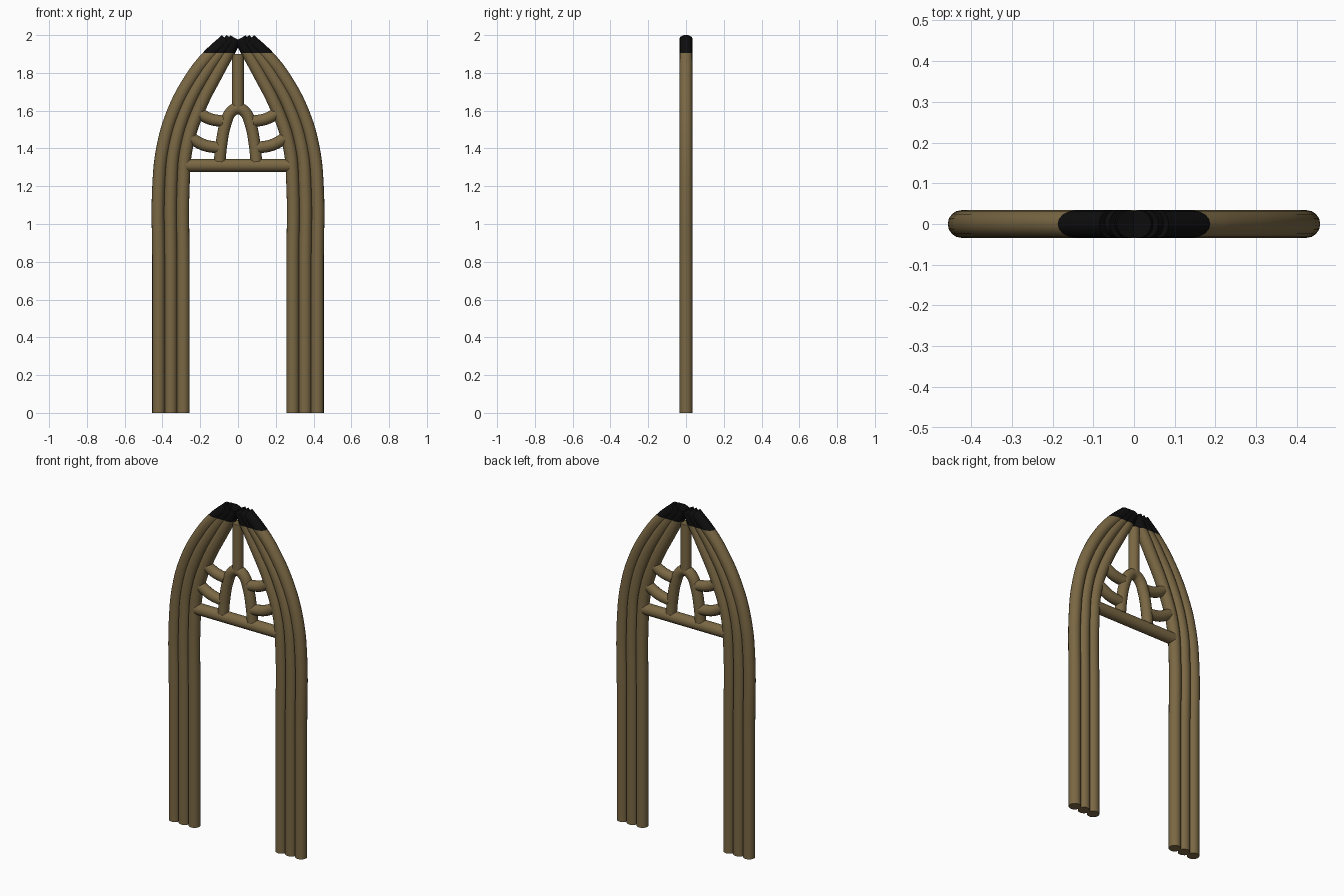
import bpy, bmesh

if "Cube" in bpy.data.objects:
    bpy.data.objects.remove(bpy.data.objects["Cube"])


def material(name, rgb):
    m = bpy.data.materials.new(name)
    m.diffuse_color = (*rgb, 1)
    m.use_nodes = True
    m.node_tree.nodes["Principled BSDF"].inputs["Base Color"].default_value = m.diffuse_color
    return m


WOOD = material("brown wood", (0.195, 0.138, 0.058))
BLACK = material("black binding", (0.004, 0.004, 0.004))


def pole(name, pts, radius, split=None):
    """Round pole swept along (x, z) points; black above the split height."""
    cu = bpy.data.curves.new(name, 'CURVE')
    cu.dimensions = '3D'
    cu.bevel_depth = radius
    cu.bevel_resolution = 6
    cu.resolution_u = 6
    cu.use_fill_caps = True
    sp = cu.splines.new('BEZIER')
    sp.bezier_points.add(len(pts) - 1)
    for bp, (x, z) in zip(sp.bezier_points, pts):
        bp.co = (x, 0, z)
        bp.handle_left_type = bp.handle_right_type = 'AUTO'
    ob = bpy.data.objects.new(name, cu)
    bpy.context.collection.objects.link(ob)
    bpy.ops.object.select_all(action='DESELECT')
    ob.select_set(True)
    bpy.context.view_layer.objects.active = ob
    bpy.ops.object.convert(target='MESH')
    ob = bpy.context.object
    me = ob.data
    me.materials.clear()
    me.materials.append(WOOD)
    bm = bmesh.new()
    bm.from_mesh(me)
    bmesh.ops.remove_doubles(bm, verts=bm.verts, dist=1e-5)
    if split:
        me.materials.append(BLACK)
        bmesh.ops.bisect_plane(bm, geom=bm.verts[:] + bm.edges[:] + bm.faces[:],
                               plane_co=(0, 0, split), plane_no=(0, 0, 1))
    bmesh.ops.recalc_face_normals(bm, faces=bm.faces)
    for f in bm.faces:
        f.material_index = int(bool(split) and f.calc_center_median().z > split)
    bm.to_mesh(me)
    bm.free()
    bpy.ops.object.shade_smooth_by_angle(angle=0.8)
    return ob


# Centre lines of the left half, mirrored by the loop
ARCH = {
    "outer": [(-.42, 0), (-.42, .8), (-.42, 1.2), (-.399, 1.4), (-.344, 1.59),
              (-.243, 1.78), (-.16, 1.885), (-.062, 1.975)],
    "middle": [(-.355, 0), (-.355, .8), (-.355, 1.2), (-.338, 1.4), (-.275, 1.61),
               (-.175, 1.795), (-.105, 1.895), (-.034, 1.979)],
    "inner": [(-.29, 0), (-.29, .8), (-.29, 1.2), (-.272, 1.41), (-.206, 1.61),
              (-.105, 1.81), (-.055, 1.902), (-.012, 1.983)],
}
BRANCHES = {
    "upper": [(-.215, 1.592), (-.15, 1.557), (-.08, 1.543)],
    "lower": [(-.25, 1.455), (-.18, 1.418), (-.10, 1.403)],
}
for side, s in (("left", 1), ("right", -1)):
    # Bent poles with bound tops
    for n, pts in ARCH.items():
        pole(f"{side}_{n}_pole", [(x * s, z) for x, z in pts], 0.034, 1.905)
    # Curved side branches
    for n, pts in BRANCHES.items():
        pole(f"{side}_{n}_branch", [(x * s, z) for x, z in pts], 0.031)

# Crossbar, small inner arch and centre post
pole("crossbar", [(-.275, 1.31), (.275, 1.31)], 0.034)
half = [(-.097, 1.33), (-.088, 1.42), (-.066, 1.53), (-.038, 1.592)]
pole("inner_arch", half + [(0, 1.612)] + [(-x, z) for x, z in half[::-1]], 0.031)
pole("centre_post", [(0, 1.61), (0, 1.90)], 0.031)
